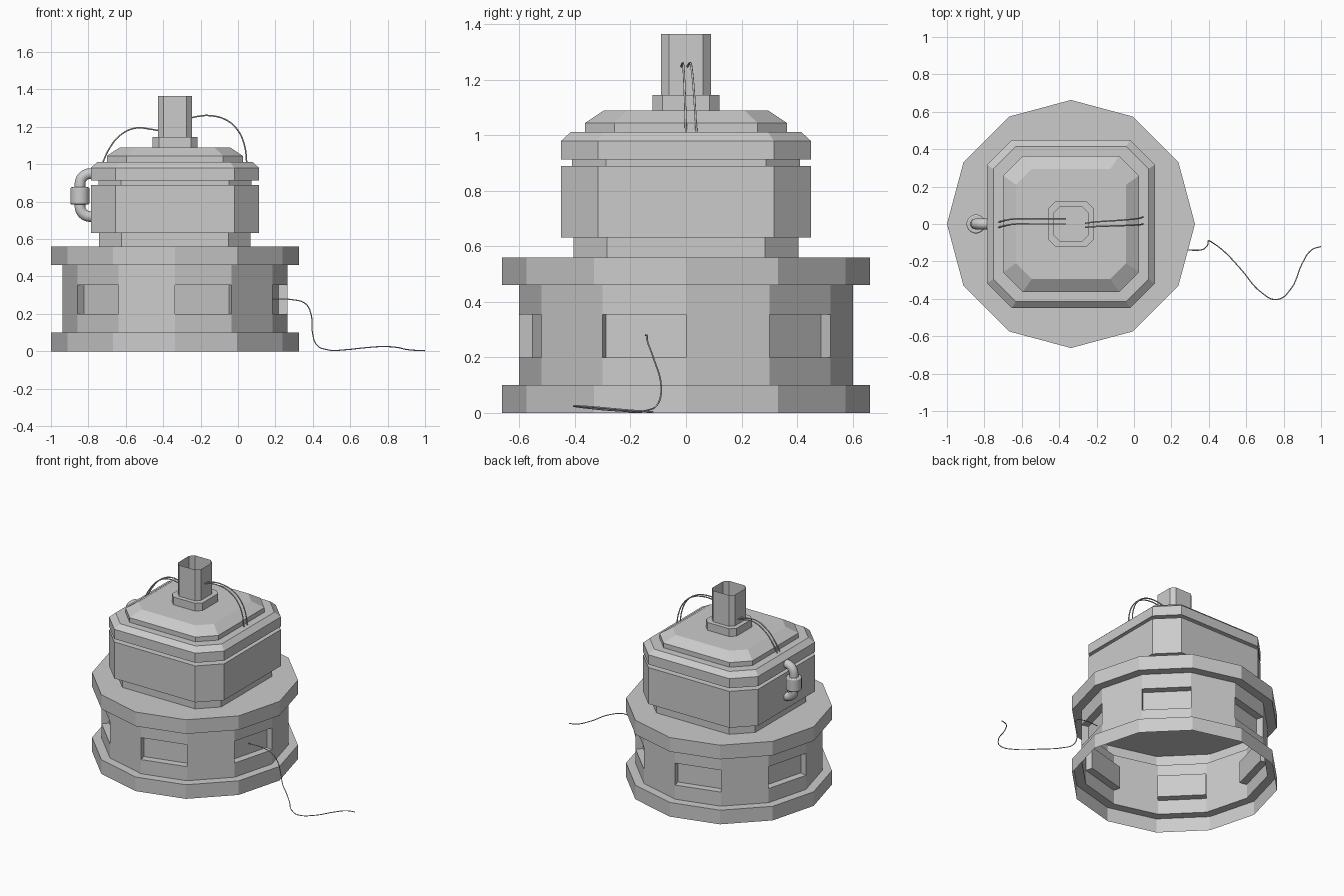
import bpy, bmesh
from math import sin, cos, radians

if "Cube" in bpy.data.objects:
    bpy.data.objects.remove(bpy.data.objects["Cube"])

CX = -0.337  # axis of the burner body


def ngon(r, z):
    return [(CX + r * cos(radians(30 * i)), r * sin(radians(30 * i)), z) for i in range(12)]


def octagon(h, f, z):
    # square of half width h whose straight edges have half length f
    pts = [(h, -f), (h, f), (f, h), (-f, h), (-h, f), (-h, -f), (-f, -h), (f, -h)]
    return [(CX + x, y, z) for x, y in pts]


def loft(name, rings, cap=True, recess=None):
    bm = bmesh.new()
    loops = [[bm.verts.new(p) for p in ring] for ring in rings]
    n = len(loops[0])
    chosen = []
    for k, (a, b) in enumerate(zip(loops, loops[1:])):
        for i in range(n):
            j = (i + 1) % n
            f = bm.faces.new((a[i], a[j], b[j], b[i]))
            if recess and k == recess[0] and i % 2 == 1:
                chosen.append(f)
    if cap:
        bm.faces.new(loops[-1])
    bm.normal_update()
    if chosen:
        for f in bmesh.ops.extrude_discrete_faces(bm, faces=chosen)['faces']:
            f.normal_update()
            off = -f.normal * recess[1]
            bmesh.ops.translate(bm, verts=f.verts[:], vec=off)
    mesh = bpy.data.meshes.new(name)
    bm.to_mesh(mesh)
    bm.free()
    ob = bpy.data.objects.new(name, mesh)
    bpy.context.collection.objects.link(ob)
    return ob


def tube(name, pts, r, sides=2, smooth_path=True):
    cu = bpy.data.curves.new(name, 'CURVE')
    cu.dimensions = '3D'
    cu.bevel_depth = r
    cu.bevel_resolution = sides
    cu.resolution_u = 6
    cu.use_fill_caps = True
    if smooth_path:
        sp = cu.splines.new('BEZIER')
        sp.bezier_points.add(len(pts) - 1)
        for bp, p in zip(sp.bezier_points, pts):
            bp.co = p
            bp.handle_left_type = bp.handle_right_type = 'AUTO'
    else:
        sp = cu.splines.new('POLY')
        sp.points.add(len(pts) - 1)
        for q, p in zip(sp.points, pts):
            q.co = (*p, 1)
    sp.use_smooth = True
    ob = bpy.data.objects.new(name, cu)
    bpy.context.collection.objects.link(ob)
    bpy.ops.object.select_all(action='DESELECT')
    ob.select_set(True)
    bpy.context.view_layer.objects.active = ob
    bpy.ops.object.convert(target='MESH')
    return bpy.context.object


# twelve-sided hollow base with recessed panels on every other face
R, W = 0.663, 0.602
loft("base", [ngon(R, 0), ngon(R, 0.1), ngon(W, 0.1), ngon(W, 0.2), ngon(W, 0.355),
              ngon(W, 0.46), ngon(R, 0.46), ngon(R, 0.56)], recess=(3, 0.05))

# chamfered tank with neck, groove and stepped lid
loft("tank", [octagon(*s) for s in [
    (0.405, 0.285, 0.56), (0.405, 0.285, 0.632), (0.45, 0.317, 0.632), (0.45, 0.317, 0.89),
    (0.41, 0.288, 0.89), (0.41, 0.288, 0.912), (0.45, 0.317, 0.912), (0.45, 0.317, 0.98),
    (0.415, 0.295, 1.012), (0.363, 0.258, 1.012), (0.363, 0.258, 1.045), (0.295, 0.21, 1.09)]])

# open chimney on its collar
loft("chimney", [octagon(*s) for s in [
    (0.12, 0.085, 1.09), (0.12, 0.085, 1.145), (0.09, 0.062, 1.145), (0.09, 0.062, 1.365)]], cap=False)

# side pipe with two elbows
E = 0.055
path = [(-0.77, 0, 0.95)]
path += [(-0.79 + E * cos(radians(a)), 0, 0.895 + E * sin(radians(a))) for a in range(90, 181, 15)]
path += [(-0.79 + E * cos(radians(a)), 0, 0.775 + E * sin(radians(a))) for a in range(180, 271, 15)]
path += [(-0.77, 0, 0.72)]
tube("side_pipe", path, 0.03, 3, False)

# coupling around the pipe
bpy.ops.mesh.primitive_cylinder_add(vertices=20, radius=0.051, depth=0.092, location=(-0.845, 0, 0.831))
coupling = bpy.context.object
coupling.name = "pipe_coupling"
bev = coupling.modifiers.new("bevel", 'BEVEL')
bev.width = 0.007
bev.segments = 2
bpy.ops.object.shade_smooth_by_angle()

# paired cables from lid to chimney
right = [(0.047, 1.005), (0.035, 1.1), (0.0, 1.18), (-0.06, 1.235), (-0.15, 1.26), (-0.22, 1.255), (-0.262, 1.245)]
left = [(-0.725, 1.005), (-0.69, 1.08), (-0.63, 1.155), (-0.55, 1.193), (-0.47, 1.188), (-0.365, 1.165)]
for k in range(2):
    n = len(right) - 1
    y0, y1 = ((0.0, -0.017), (0.038, 0.004))[k]
    tube(f"right_cable_{k + 1}", [(x, y0 + (y1 - y0) * i / n, z) for i, (x, z) in enumerate(right)], 0.004)
    y0 = (-0.018, 0.01)[k]
    tube(f"left_cable_{k + 1}", [(x, y0 + 0.018 * min(i / 2, 1), z) for i, (x, z) in enumerate(left)], 0.004)

# loose cord trailing over the floor
tube("power_cord", [
    (0.185, -0.145, 0.28), (0.29, -0.14, 0.276), (0.36, -0.138, 0.255), (0.39, -0.118, 0.2),
    (0.398, -0.09, 0.1), (0.42, -0.1, 0.035), (0.48, -0.145, 0.008), (0.57, -0.24, 0.008),
    (0.68, -0.365, 0.019), (0.765, -0.404, 0.025), (0.84, -0.345, 0.022), (0.9, -0.21, 0.01),
    (0.95, -0.138, 0.005), (1.0, -0.12, 0.003)], 0.003)
